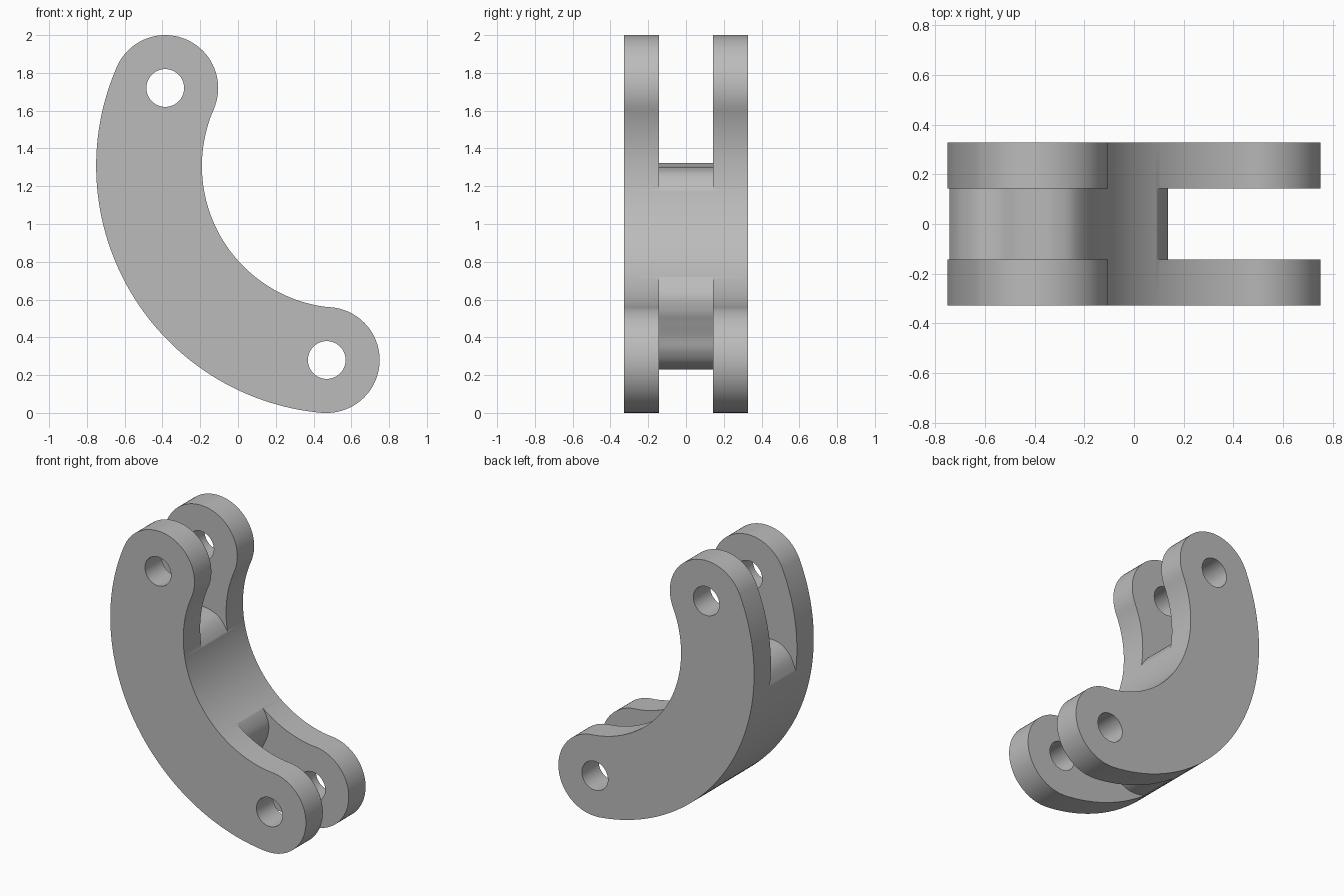
import bpy, bmesh
from math import sin, cos, radians, atan2, degrees
from mathutils import Vector

if "Cube" in bpy.data.objects:
    bpy.data.objects.remove(bpy.data.objects["Cube"], do_unlink=True)

HALF_DEPTH, HALF_SLOT = 0.327, 0.142
TOP, LOW = Vector((-0.385, 1.72)), Vector((0.47, 0.28))   # pin hole centres (x, z)
BEND = Vector((0.561, 1.307))                             # centre of the curved link
MID, HALF_WIDTH, HOLE = 1.032, 0.28, 0.1

grey = bpy.data.materials.new("grey_metal")
grey.use_nodes = True
grey.diffuse_color = (0.5, 0.5, 0.5, 1)
grey.node_tree.nodes["Principled BSDF"].inputs["Base Color"].default_value = (0.5, 0.5, 0.5, 1)


def arc(centre, radius, start, end, steps):
    """Points along an arc, angles in degrees."""
    angles = [radians(start + (end - start) * i / steps) for i in range(steps + 1)]
    return [centre + radius * Vector((cos(a), sin(a))) for a in angles]


def prism(name, outline, half):
    """Extrude an x-z outline symmetrically along y."""
    bm = bmesh.new()
    face = bm.faces.new([bm.verts.new((p.x, -half, p.y)) for p in outline])
    out = bmesh.ops.extrude_face_region(bm, geom=[face])["geom"]
    moved = [v for v in out if isinstance(v, bmesh.types.BMVert)]
    bmesh.ops.translate(bm, verts=moved, vec=(0, 2 * half, 0))
    bmesh.ops.recalc_face_normals(bm, faces=bm.faces)
    mesh = bpy.data.meshes.new(name)
    bm.to_mesh(mesh)
    bm.free()
    mesh.materials.append(grey)
    obj = bpy.data.objects.new(name, mesh)
    bpy.context.collection.objects.link(obj)
    return obj


def smooth_path(pts, steps=8):
    """Catmull-Rom curve through the inner points."""
    path = []
    for a, b, c, d in zip(pts, pts[1:], pts[2:], pts[3:]):
        for i in range(steps):
            t = i / steps
            path.append(0.5 * (2 * b + (c - a) * t + (2 * a - 5 * b + 4 * c - d) * t ** 2
                               + (3 * b - a - 3 * c + d) * t ** 3))
    return path + [pts[-2]]


def mirrored(p):
    """Reflect a point from the upper end to the lower end."""
    n = (LOW - TOP).normalized()
    return p - 2 * (p - (TOP + LOW) / 2).dot(n) * n


# Curved link with rounded ends
a_top = degrees(atan2(*reversed(TOP - BEND)))
a_low = degrees(atan2(*reversed(LOW - BEND))) % 360
outline = (arc(BEND, MID + HALF_WIDTH, a_top, a_low, 64)
           + arc(LOW, HALF_WIDTH, a_low, a_low + 180, 40)[1:]
           + arc(BEND, MID - HALF_WIDTH, a_low, a_top, 64)[1:]
           + arc(TOP, HALF_WIDTH, a_top - 180, a_top, 40)[1:-1])
link = prism("curved_link", outline, HALF_DEPTH)

# Fork slots, each ending in a rounded, slightly dished web
web_end = [Vector(p) for p in (
    (-0.13, 1.02), (-0.15, 1.10), (-0.187, 1.19), (-0.246, 1.263), (-0.32, 1.295),
    (-0.39, 1.302), (-0.47, 1.308), (-0.55, 1.322), (-0.63, 1.307), (-0.70, 1.247),
    (-0.742, 1.15), (-0.765, 1.06), (-0.78, 1.0))]
slot = smooth_path(web_end) + [Vector(p) for p in ((-1, 1.06), (-1, 2.2), (0.1, 2.2), (0.1, 1.1))]
cutters = [prism("upper_slot_cutter", slot, HALF_SLOT),
           prism("lower_slot_cutter", [mirrored(p) for p in slot], HALF_SLOT)]

# Pin holes
for name, centre in (("upper_hole_cutter", TOP), ("lower_hole_cutter", LOW)):
    cutters.append(prism(name, arc(centre, HOLE, 0, 360, 48)[:-1], 0.5))

# Cut, then discard the cutters
bpy.ops.object.select_all(action="DESELECT")
link.select_set(True)
bpy.context.view_layer.objects.active = link
for cutter in cutters:
    cutter.hide_render = True
    mod = link.modifiers.new(cutter.name, "BOOLEAN")
    mod.operation, mod.solver, mod.object = "DIFFERENCE", "EXACT", cutter
    bpy.ops.object.modifier_apply(modifier=mod.name)
    bpy.data.objects.remove(cutter, do_unlink=True)
bpy.ops.object.shade_smooth_by_angle(angle=radians(30))
